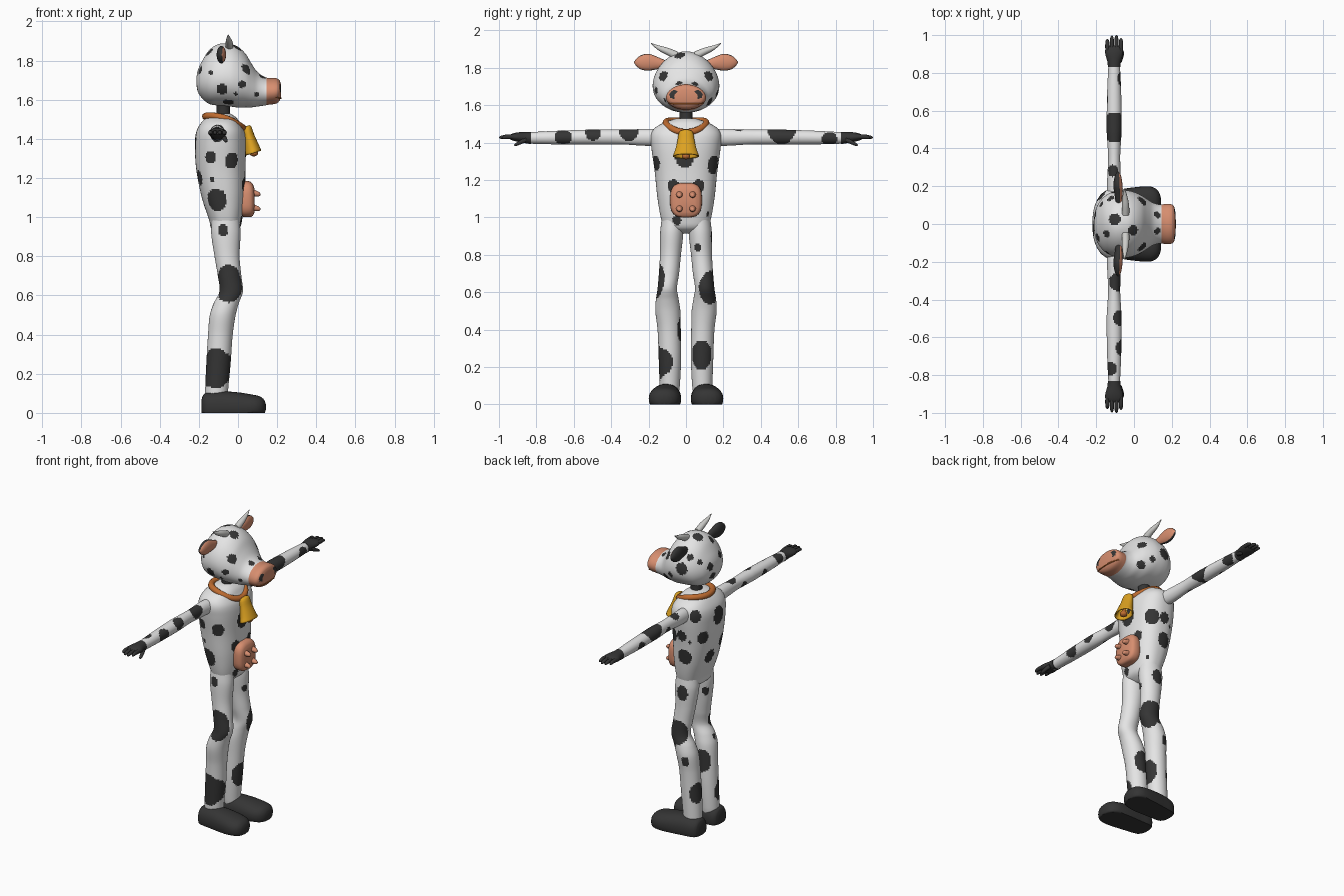
import bpy, bmesh, math
from mathutils import Vector


def mat(name, rgb):
    m = bpy.data.materials.new(name)
    m.diffuse_color = (*rgb, 1)
    return m


WHITE = mat("white hide", (0.78, 0.78, 0.78))
DARK = mat("dark patches", (0.035, 0.035, 0.035))
PINK = mat("pink skin", (0.68, 0.27, 0.16))
HORN = mat("horn grey", (0.62, 0.62, 0.6))
STRAP = mat("collar brown", (0.52, 0.15, 0.03))
GOLD = mat("bell gold", (0.72, 0.36, 0.015))


def sample(keys, step):
    """Smooth interpolation through key rings (t, a, b, ra, rb)."""
    n, out = len(keys), []

    def slope(i, k):
        lo, hi = max(i - 1, 0), min(i + 1, n - 1)
        return (keys[hi][k] - keys[lo][k]) / (keys[hi][0] - keys[lo][0])
    for i in range(n - 1):
        h = keys[i + 1][0] - keys[i][0]
        cnt = max(3, math.ceil(abs(h) / step))
        for j in range(cnt):
            u = j / cnt
            row = [keys[i][0] + h * u]
            for k in range(1, 5):
                p, q = keys[i][k], keys[i + 1][k]
                v = ((2*u**3 - 3*u*u + 1) * p + (u**3 - 2*u*u + u) * h * slope(i, k)
                     + (3*u*u - 2*u**3) * q + (u**3 - u*u) * h * slope(i + 1, k))
                row.append(max(v, 0.001) if k > 2 else v)
            out.append(row)
    return out + [list(keys[-1])]


def loft(name, axis, keys, mats, n=24, step=0.02, ex=2.0, post=None, rule=None, cap_end=True):
    """Rounded tube along an axis; rule(centre, normal) picks the material."""
    bm = bmesh.new()
    rings = []
    for t, a, b, ra, rb in sample(keys, step):
        ring = []
        for i in range(n):
            c, s = math.cos(2 * math.pi * i / n), math.sin(2 * math.pi * i / n)
            p = a + ra * math.copysign(abs(c) ** (2 / ex), c)
            q = b + rb * math.copysign(abs(s) ** (2 / ex), s)
            co = Vector(((t, p, q), (p, t, q), (p, q, t))[axis])
            ring.append(bm.verts.new(post(co) if post else co))
        rings.append(ring)
    for r0, r1 in zip(rings, rings[1:]):
        for i in range(n):
            j = (i + 1) % n
            bm.faces.new((r0[i], r0[j], r1[j], r1[i]))
    bm.faces.new(rings[0])
    if cap_end:
        bm.faces.new(rings[-1])
    bmesh.ops.recalc_face_normals(bm, faces=bm.faces)
    bm.normal_update()
    for f in bm.faces:
        f.smooth = True
        if rule:
            f.material_index = rule(f.calc_center_median(), f.normal)
    me = bpy.data.meshes.new(name)
    bm.to_mesh(me)
    bm.free()
    me.set_sharp_from_angle(angle=math.radians(50))
    for m in mats:
        me.materials.append(m)
    ob = bpy.data.objects.new(name, me)
    bpy.context.collection.objects.link(ob)
    return ob


def spots(ob, rows, stretch=1.0):
    """Paint dark round patches, each snapped to the nearest face."""
    polys = ob.data.polygons
    cs = [p.center.copy() for p in polys]
    for x, y, z, r in rows:
        c = Vector((x, y, z))
        c = min(cs, key=lambda q: (q - c).length_squared)
        for p, q in zip(polys, cs):
            d = q - c
            d.z /= stretch
            if d.length < r:
                p.material_index = 1


def tube(name, pts, radius, m, cyclic=False):
    cu = bpy.data.curves.new(name, 'CURVE')
    cu.dimensions, cu.bevel_depth, cu.bevel_resolution = '3D', radius, 3
    sp = cu.splines.new('POLY')
    sp.points.add(len(pts) - 1)
    for p, co in zip(sp.points, pts):
        p.co = (*co, 1)
    sp.use_cyclic_u = cyclic
    sp.use_smooth = True
    cu.materials.append(m)
    bpy.context.collection.objects.link(bpy.data.objects.new(name, cu))


HIDE = [WHITE, DARK, PINK]
# torso
torso = loft("torso", 2, [
    (.915, -.065, 0, .03, .05), (.94, -.065, 0, .07, .11), (.98, -.063, 0, .083, .13),
    (1.1, -.075, 0, .11, .152), (1.25, -.088, 0, .126, .168), (1.38, -.09, 0, .13, .186),
    (1.44, -.09, 0, .122, .188), (1.48, -.09, 0, .1, .165), (1.51, -.085, 0, .075, .11),
    (1.53, -.08, 0, .04, .05)], HIDE, n=110, step=.009, ex=2.4)
spots(torso, [
    (-.14, -.17, 1.31, .03), (-.03, -.16, 1.285, .037), (-.11, -.15, 1.085, .052),
    (-.135, -.16, 1.19, .012), (-.22, -.03, 1.38, .05), (.0, .16, 1.28, .045),
    (.04, 0, 1.32, .05), (.03, -.07, 1.17, .032), (.03, .065, 1.17, .032),
    (.02, -.05, .985, .024), (0, .12, 1.02, .01), (-.19, .1, 1.28, .037),
    (-.19, .03, 1.13, .04), (-.095, .16, 1.15, .045), (-.09, .17, 1.29, .032),
    (-.14, .16, 1.25, .01), (-.2, -.08, 1.2, .035), (-.15, .13, 1.42, .035)], 1.15)

# neck
loft("neck", 2, [(1.49, -.075, 0, .037, .037), (1.56, -.075, 0, .034, .034),
                 (1.63, -.075, 0, .04, .04)], [DARK])


# head with pink muzzle
def pear(v):
    v.y *= 1 - (v.z - 1.70) * 0.9
    return v


head = loft("head", 0, [
    (-.213, 0, 1.695, .015, .015), (-.207, 0, 1.695, .06, .05), (-.19, 0, 1.70, .105, .085),
    (-.15, 0, 1.715, .152, .135), (-.10, 0, 1.727, .176, .157), (-.04, 0, 1.725, .18, .16),
    (0, 0, 1.715, .17, .155), (.04, 0, 1.697, .15, .136), (.07, 0, 1.672, .128, .111),
    (.1, 0, 1.653, .108, .088), (.14, 0, 1.643, .097, .072), (.16, 0, 1.643, .1, .068),
    (.195, 0, 1.645, .1, .065), (.212, 0, 1.647, .088, .053), (.219, 0, 1.647, .06, .035)],
    HIDE, n=110, step=.008, post=pear, rule=lambda c, nrm: 2 if c.x > .148 else 0)
spots(head, [
    (-.145, -.16, 1.745, .013), (.035, -.12, 1.75, .03), (.035, .12, 1.75, .03),
    (-.08, -.18, 1.65, .03), (-.01, -.17, 1.615, .01), (0, -.03, 1.87, .03),
    (-.11, .03, 1.89, .033), (.02, -.15, 1.68, .02), (.05, .12, 1.62, .027),
    (-.13, .14, 1.8, .02), (-.2, .05, 1.72, .025), (-.2, -.07, 1.75, .022),
    (.125, .05, 1.715, .018), (.125, -.04, 1.715, .018), (-.09, .18, 1.72, .038),
    (-.2, .02, 1.66, .025), (-.17, .1, 1.76, .016), (-.15, -.06, 1.85, .022),
    (0, .17, 1.66, .02), (-.05, -.1, 1.59, .03), (.09, -.1, 1.63, .013),
    (.22, .068, 1.662, .024), (.22, -.068, 1.662, .024)])
tube("mouth", [(.16, -.096, 1.62), (.2, -.09, 1.612), (.214, -.06, 1.608), (.219, 0, 1.608),
               (.214, .06, 1.608), (.2, .09, 1.612), (.16, .096, 1.62)], .004, STRAP)

LEG_SPOTS = [
    (-.08, -.14, .935, .025), (-.045, -.15, .66, .075), (-.11, -.14, .225, .08),
    (-.09, -.03, .4, .055), (-.06, -.12, .23, .055), (-.1, -.05, .86, .022),
    (-.12, -.1, .54, .015), (-.15, -.11, .2, .05),
    (0, .13, .62, .07), (0, .065, .835, .018), (-.04, .085, .26, .06),
    (-.07, .14, .9, .038), (-.1, .15, .47, .024), (-.15, .1, .26, .05), (-.05, .15, .64, .06)]
ARM_SPOTS = [
    (-.065, -.66, 1.43, .045), (-.075, -.5, 1.455, .042), (-.09, -.31, 1.45, .05),
    (-.13, -.77, 1.45, .038), (-.13, -.4, 1.41, .03), (-.14, -.6, 1.42, .025),
    (-.1, .51, 1.47, .08), (-.07, .77, 1.42, .042), (-.11, .28, 1.46, .032),
    (-.14, .66, 1.41, .035), (-.13, .38, 1.41, .03)]


def flat(v):
    v.z = max(v.z, 0)
    return v


for s, side in ((-1, "right"), (1, "left")):
    def put(part, axis, keys, mats, **kw):
        """Loft with the y values mirrored to one side."""
        iy = 0 if axis == 1 else (1 if axis == 0 else 2)
        ks = [tuple(v * s if i == iy else v for i, v in enumerate(k)) for k in keys]
        return loft(side + "_" + part, axis, ks, mats, **kw)

    # legs and feet
    leg = put("leg", 2, [
        (.05, -.11, .09, .055, .05), (.1, -.11, .087, .058, .054), (.25, -.1, .086, .062, .06),
        (.4, -.09, .09, .063, .062), (.5, -.078, .097, .066, .067), (.56, -.06, .1, .064, .061),
        (.62, -.035, .1, .06, .052), (.7, -.043, .091, .06, .054), (.8, -.056, .083, .064, .056),
        (.92, -.062, .076, .075, .062), (.99, -.063, .072, .07, .058)], HIDE, n=48, step=.009)
    spots(leg, [r for r in LEG_SPOTS if r[1] * s > 0], 1.3)
    put("foot", 0, [
        (-.187, .1, .03, .03, .035), (-.178, .1, .03, .055, .062), (-.15, .101, .03, .07, .074),
        (-.09, .105, .03, .076, .08), (0, .11, .03, .084, .075), (.08, .115, .03, .084, .062),
        (.115, .117, .03, .07, .053), (.135, .118, .03, .045, .035),
        (.142, .118, .03, .02, .015)], [DARK], n=32, ex=2.3, post=flat)

    # arms and hands
    arm = put("arm", 1, [
        (.13, -.1, 1.43, .04, .04), (.2, -.105, 1.428, .038, .045), (.35, -.105, 1.43, .032, .039),
        (.45, -.105, 1.43, .037, .04), (.5, -.105, 1.43, .04, .04), (.7, -.105, 1.427, .037, .036),
        (.85, -.105, 1.425, .03, .03)], HIDE, n=36, step=.008)
    spots(arm, [r for r in ARM_SPOTS if r[1] * s > 0])
    put("palm", 1, [
        (.83, -.105, 1.425, .033, .033), (.86, -.105, 1.427, .036, .03), (.9, -.105, 1.43, .047, .025),
        (.93, -.105, 1.43, .045, .018), (.945, -.105, 1.43, .03, .009)], [DARK])
    for i, tip in enumerate((.98, .997, 1.0, .985)):
        x = -.141 + .024 * i
        put(f"finger_{i + 1}", 1, [
            (.915, x, 1.432, .011, .013), (.96, x, 1.432, .011, .012),
            (tip - .008, x, 1.428, .008, .008), (tip, x, 1.427, .002, .002)], [DARK], n=10)
    put("thumb", 1, [
        (.855, -.078, 1.415, .012, .014), (.885, -.068, 1.402, .012, .012),
        (.91, -.062, 1.39, .009, .009), (.92, -.06, 1.386, .002, .002)], [DARK], n=10)

    # ears with pink inside, and horns
    put("ear", 1, [
        (.1, -.08, 1.815, .015, .02), (.15, -.082, 1.825, .02, .032), (.2, -.085, 1.83, .024, .045),
        (.24, -.085, 1.829, .02, .038), (.265, -.085, 1.829, .012, .02),
        (.277, -.085, 1.829, .002, .003)], [DARK, PINK], step=.01, n=32,
        rule=lambda c, nrm: 1 if nrm.x > .55 else 0)
    put("horn", 1, [
        (.045, -.045, 1.862, .02, .025), (.1, -.045, 1.888, .019, .02),
        (.15, -.048, 1.908, .012, .013), (.188, -.05, 1.932, .002, .002)], [HORN], n=16)

    # udder teats
    for part, z in (("upper_teat", 1.125), ("lower_teat", 1.05)):
        put(part, 0, [(.07, .035, z, .02, .02), (.095, .035, z - .005, .015, .015),
                      (.11, .035, z - .008, .01, .01), (.115, .035, z - .009, .003, .003)],
            [PINK], n=14)

# udder
loft("udder", 0, [
    (0, 0, 1.09, .07, .08), (.03, 0, 1.092, .083, .091), (.055, 0, 1.092, .084, .092),
    (.075, 0, 1.088, .074, .082), (.085, 0, 1.085, .05, .058)], [PINK], n=40, ex=3, step=.01)

# collar
ring = []
for i in range(48):
    c, sn = math.cos(i * math.pi / 24), math.sin(i * math.pi / 24)
    ring.append((-.07 + .095 * c, .107 * sn, 1.505 - .03 * c - .02 * c * c))
tube("collar", ring, .019, STRAP, True)


# bell and clapper
def tilt(v):
    v.z += .3 * (v.x - .078)
    return v


bell = loft("bell", 2, [
    (1.476, .045, 0, .012, .02), (1.468, .045, 0, .022, .036), (1.42, .055, 0, .028, .045),
    (1.36, .07, 0, .037, .059), (1.328, .077, 0, .042, .071)], [GOLD], n=32,
    post=tilt, cap_end=False)
sol = bell.modifiers.new("wall", 'SOLIDIFY')
sol.thickness, sol.offset = .007, -1
loft("clapper", 2, [(1.31, .08, 0, .004, .004), (1.317, .08, 0, .018, .018),
                    (1.33, .08, 0, .022, .022), (1.36, .076, 0, .008, .008),
                    (1.42, .06, 0, .006, .006)], [STRAP], n=16)
